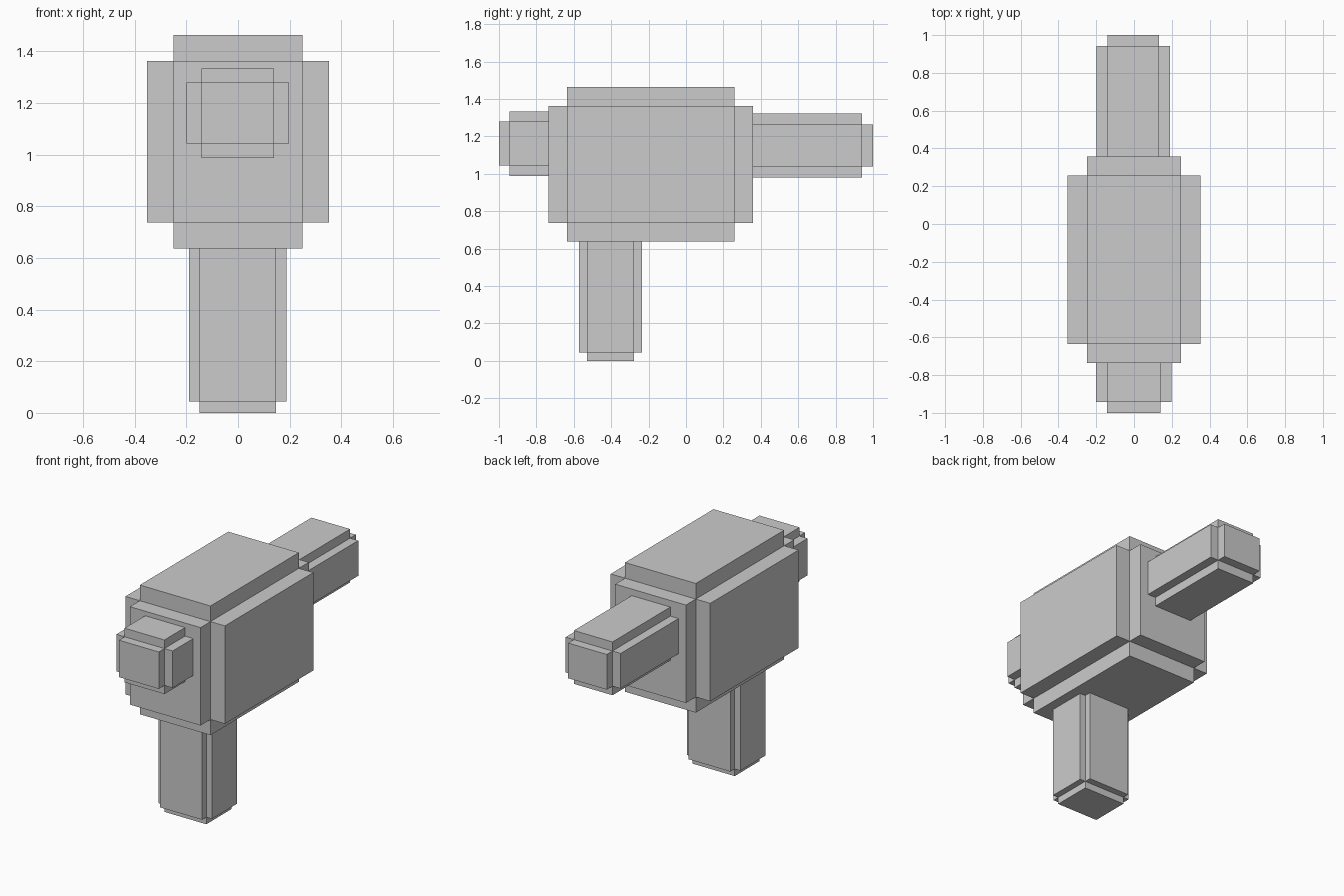
import bpy, bmesh
from mathutils import Vector

if "Cube" in bpy.data.objects:
    bpy.data.objects.remove(bpy.data.objects["Cube"])


def plated_block(name, lo, hi, depth):
    """Core box with every face pushed out separately, leaving notched edges.
    lo / hi are the core corners, depth is the plate thickness per axis."""
    lo, hi, depth = Vector(lo), Vector(hi), Vector(depth)
    bm = bmesh.new()
    bmesh.ops.create_cube(bm, size=1)
    for v in bm.verts:
        v.co = (lo + hi) / 2 + (hi - lo) * v.co
    bm.normal_update()
    normals = {f: f.normal.copy() for f in bm.faces}
    result = bmesh.ops.extrude_discrete_faces(bm, faces=list(normals))
    for face in result["faces"]:
        n = face.normal.copy()
        offset = Vector([n[i] * depth[i] for i in range(3)])
        bmesh.ops.translate(bm, verts=list(face.verts), vec=offset)
    bmesh.ops.recalc_face_normals(bm, faces=bm.faces[:])
    mesh = bpy.data.meshes.new(name)
    bm.to_mesh(mesh)
    bm.free()
    obj = bpy.data.objects.new(name, mesh)
    bpy.context.collection.objects.link(obj)
    return obj


# Main housing
plated_block("body", (-0.25, -0.635, 0.737), (0.25, 0.258, 1.363), (0.102, 0.1, 0.1))

# Upright handle under the front half
plated_block("handle", (-0.15, -0.53, 0.045), (0.147, -0.278, 0.66), (0.04, 0.043, 0.045))

# Short nose at the front
plated_block("nose", (-0.142, -0.943, 1.043), (0.14, -0.71, 1.279), (0.058, 0.057, 0.055))

# Long barrel at the back
plated_block("barrel", (-0.14, 0.34, 1.038), (0.133, 0.942, 1.263), (0.058, 0.058, 0.058))
